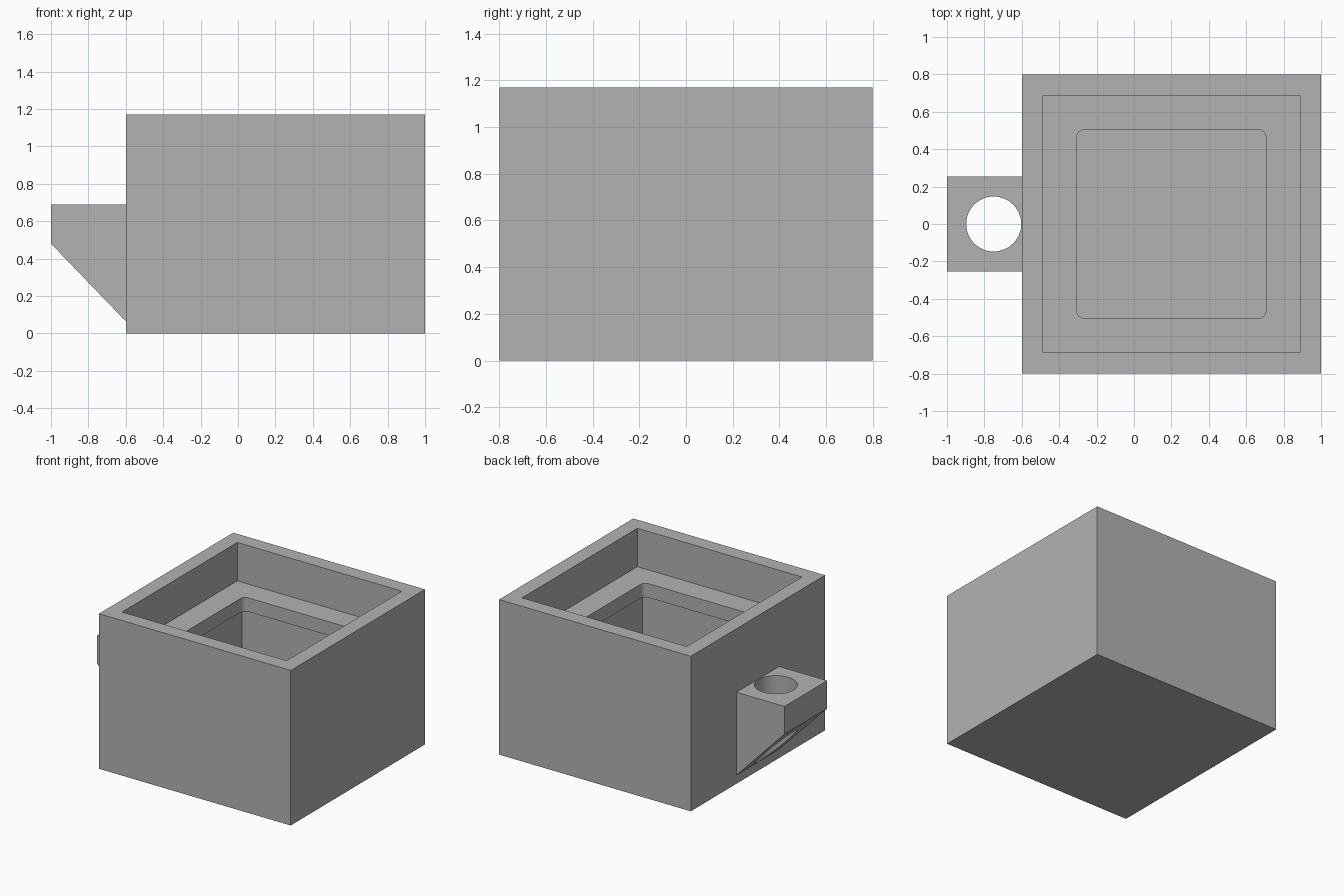
import bpy
import bmesh
from mathutils import Matrix, Vector

cube = bpy.data.objects.get("Cube")
if cube:
    bpy.data.objects.remove(cube, do_unlink=True)

grey = bpy.data.materials.new("plain grey")
grey.use_nodes = True
colour = (0.45, 0.45, 0.45, 1)
grey.diffuse_color = colour
grey.node_tree.nodes["Principled BSDF"].inputs["Base Color"].default_value = colour


def add_object(name, bm):
    bmesh.ops.recalc_face_normals(bm, faces=bm.faces)
    mesh = bpy.data.meshes.new(name)
    bm.to_mesh(mesh)
    bm.free()
    mesh.materials.append(grey)
    obj = bpy.data.objects.new(name, mesh)
    bpy.context.collection.objects.link(obj)
    return obj


def box(name, half_size, bottom, top, corner=0):
    """Square block around the housing axis, with optional round upright edges."""
    bm = bmesh.new()
    size = Vector((2 * half_size, 2 * half_size, top - bottom, 1))
    place = Matrix.Translation((0.2, 0, (bottom + top) / 2))
    bmesh.ops.create_cube(bm, size=1, matrix=place @ Matrix.Diagonal(size))
    if corner:
        upright = [e for e in bm.edges
                   if abs(e.verts[0].co.z - e.verts[1].co.z) > 0.01]
        bmesh.ops.bevel(bm, geom=upright, offset=corner, segments=6,
                        profile=0.5, affect='EDGES')
    return add_object(name, bm)


def cut(target, cutter):
    """Subtract the cutter from the target and discard it."""
    cutter.hide_render = True
    mod = target.modifiers.new("cut", 'BOOLEAN')
    mod.object = cutter
    mod.operation = 'DIFFERENCE'
    mod.solver = 'EXACT'
    bpy.context.view_layer.objects.active = target
    bpy.ops.object.modifier_apply(modifier=mod.name)
    bpy.data.objects.remove(cutter, do_unlink=True)


def smooth(obj):
    bpy.ops.object.select_all(action='DESELECT')
    obj.select_set(True)
    bpy.context.view_layer.objects.active = obj
    bpy.ops.object.shade_smooth_by_angle()


# Housing: open recess, rounded opening through a lip, and chamber beneath
housing = box("housing", 0.8, 0, 1.17)
cut(housing, box("chamber_cutter", 0.55, 0.11, 0.775))
cut(housing, box("opening_cutter", 0.505, 0.4, 1.0, corner=0.04))
cut(housing, box("recess_cutter", 0.687, 0.88, 1.4))
smooth(housing)

# Side bracket: sloped profile extruded across its width
bm = bmesh.new()
profile = [(-1, 0.69), (-0.6, 0.69), (-0.6, 0.065), (-1, 0.48)]
side = bm.faces.new([bm.verts.new((x, -0.255, z)) for x, z in profile])
extruded = bmesh.ops.extrude_face_region(bm, geom=[side])
bmesh.ops.translate(bm, vec=(0, 0.51, 0),
                    verts=[v for v in extruded["geom"]
                           if isinstance(v, bmesh.types.BMVert)])
bracket = add_object("side_bracket", bm)

# Round hole through the bracket
bm = bmesh.new()
bmesh.ops.create_cone(bm, cap_ends=True, segments=48, radius1=0.147,
                      radius2=0.147, depth=1.2,
                      matrix=Matrix.Translation((-0.75, 0, 0.4)))
cut(bracket, add_object("hole_cutter", bm))
smooth(bracket)
